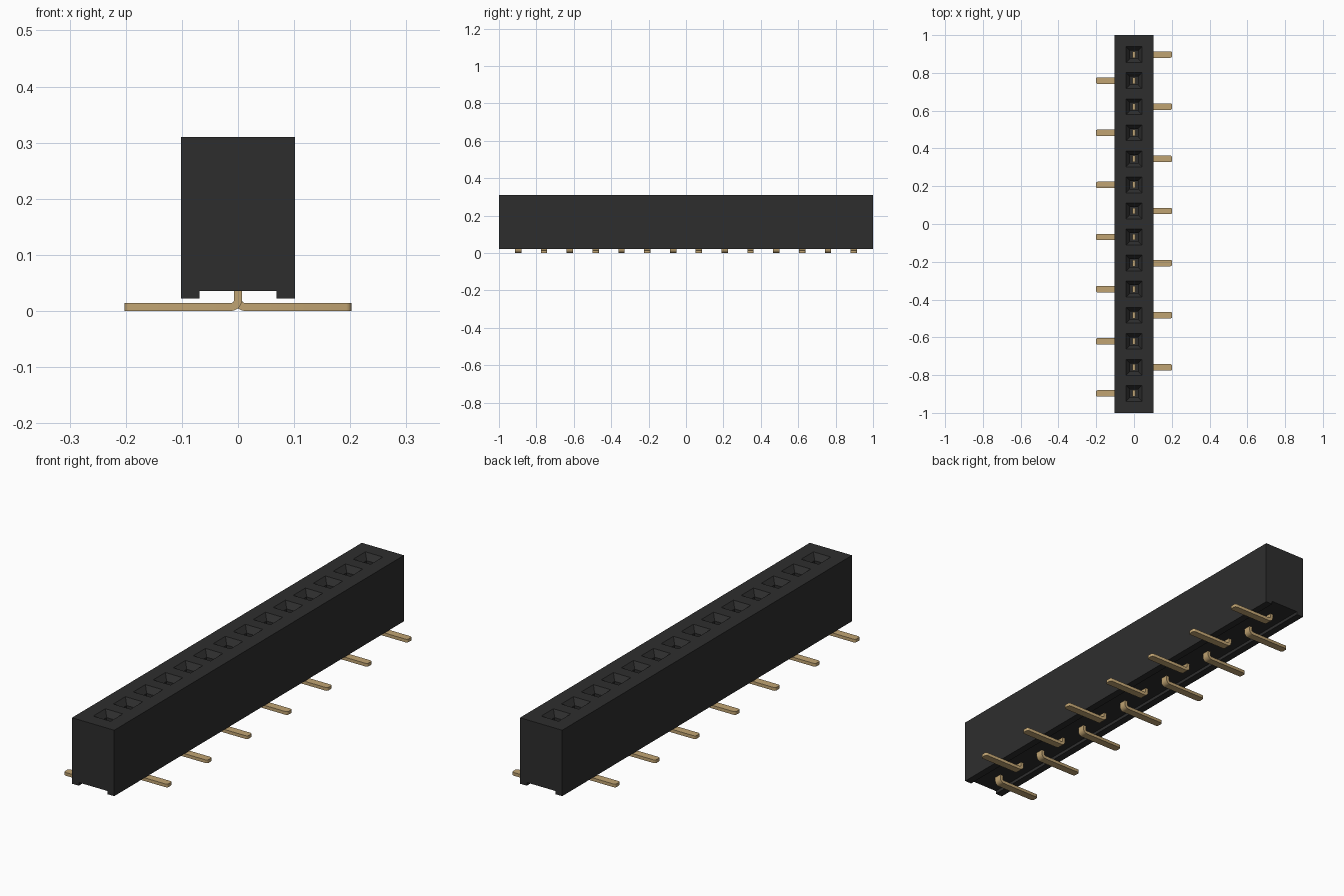
import bpy, bmesh, math
from mathutils import Vector

cube = bpy.data.objects.get("Cube")
if cube:
    bpy.data.objects.remove(cube, do_unlink=True)


def material(name, rgb, rough):
    m = bpy.data.materials.new(name)
    m.use_nodes = True
    m.diffuse_color = (*rgb, 1)
    bsdf = m.node_tree.nodes["Principled BSDF"]
    bsdf.inputs["Base Color"].default_value = (*rgb, 1)
    bsdf.inputs["Roughness"].default_value = rough
    return m


black = material("black plastic", (0.027, 0.027, 0.027), 0.6)
gold = material("gold metal", (0.53, 0.37, 0.17), 0.5)

COUNT, PITCH = 14, 0.138
HOLE = 0.042            # half width of a socket mouth
PIN_T, PIN_W = 0.007, 0.017   # half thickness and half width of a pin
pin_ys = [(i - (COUNT - 1) / 2) * PITCH for i in range(COUNT)]


def finish(bm, name, mat):
    bmesh.ops.recalc_face_normals(bm, faces=bm.faces)
    mesh = bpy.data.meshes.new(name)
    bm.to_mesh(mesh)
    bm.free()
    mesh.materials.append(mat)
    ob = bpy.data.objects.new(name, mesh)
    bpy.context.collection.objects.link(ob)
    return ob


def loft(bm, profile, ys):
    """Sweep an x-z profile through a list of y stations and cap the ends."""
    rings = [[bm.verts.new((x, y, z)) for x, z in profile] for y in ys]
    n = len(profile)
    for a, b in zip(rings, rings[1:]):
        for k in range(n):
            j = (k + 1) % n
            bm.faces.new((a[k], a[j], b[j], b[k]))
    bm.faces.new(rings[0])
    bm.faces.new(rings[-1])
    bmesh.ops.recalc_face_normals(bm, faces=bm.faces)


# Housing: channelled block with a funnel-mouthed socket above every pin
half = [(HOLE, 0.31), (0.102, 0.31), (0.102, 0.022), (0.069, 0.022), (0.069, 0.036)]
profile = half + [(-x, z) for x, z in reversed(half)]
stations = [-1.0] + [y + s * HOLE for y in pin_ys for s in (-1, 1)] + [1.0]
bm = bmesh.new()
loft(bm, profile, stations)
mouths = []
for f in bm.faces:
    c = f.calc_center_median()
    if c.z > 0.309 and abs(c.x) < 0.01 and min(abs(c.y - y) for y in pin_ys) < 0.01:
        mouths.append(f)
for depth, scale in ((0.025, 0.5), (0.225, 1.0)):     # funnel, then straight bore
    mouths = bmesh.ops.extrude_discrete_faces(bm, faces=mouths)["faces"]
    for f in mouths:
        c = f.calc_center_median()
        for v in f.verts:
            v.co = c + (v.co - c) * scale - Vector((0, 0, depth))
finish(bm, "housing", black)


# Pins: upright blade bent into a flat foot, feet alternating left and right
def make_pin(name, y, side):
    r_out, r_in, cx, cz = 0.02, 0.006, 0.013, 0.02
    angles = [math.radians(180 + 90 * k / 6) for k in range(7)]
    outer = [(cx + r_out * math.cos(a), cz + r_out * math.sin(a)) for a in angles]
    inner = [(cx + r_in * math.cos(a), cz + r_in * math.sin(a)) for a in angles]
    path = ([(-PIN_T, 0.16)] + outer + [(0.202, 0.0), (0.202, 2 * PIN_T)]
            + inner[::-1] + [(PIN_T, 0.16)])
    bm = bmesh.new()
    loft(bm, [(side * x, z) for x, z in path], [y - PIN_W, y + PIN_W])
    # rounded foot tip
    tips = [e for e in bm.edges if all(abs(v.co.x) > 0.2 for v in e.verts)
            and abs(e.verts[0].co.z - e.verts[1].co.z) > 0.01]
    bmesh.ops.bevel(bm, geom=tips, offset=0.009, segments=3, profile=0.5,
                    affect='EDGES')
    return finish(bm, name, gold)


pins = [make_pin(f"pin_{i + 1}", y, -1 if i % 2 == 0 else 1)
        for i, y in enumerate(pin_ys)]

# Smooth the bends, keep corners crisp
bpy.ops.object.select_all(action='DESELECT')
for p in pins:
    p.select_set(True)
bpy.context.view_layer.objects.active = pins[0]
bpy.ops.object.shade_smooth_by_angle(angle=math.radians(32))
